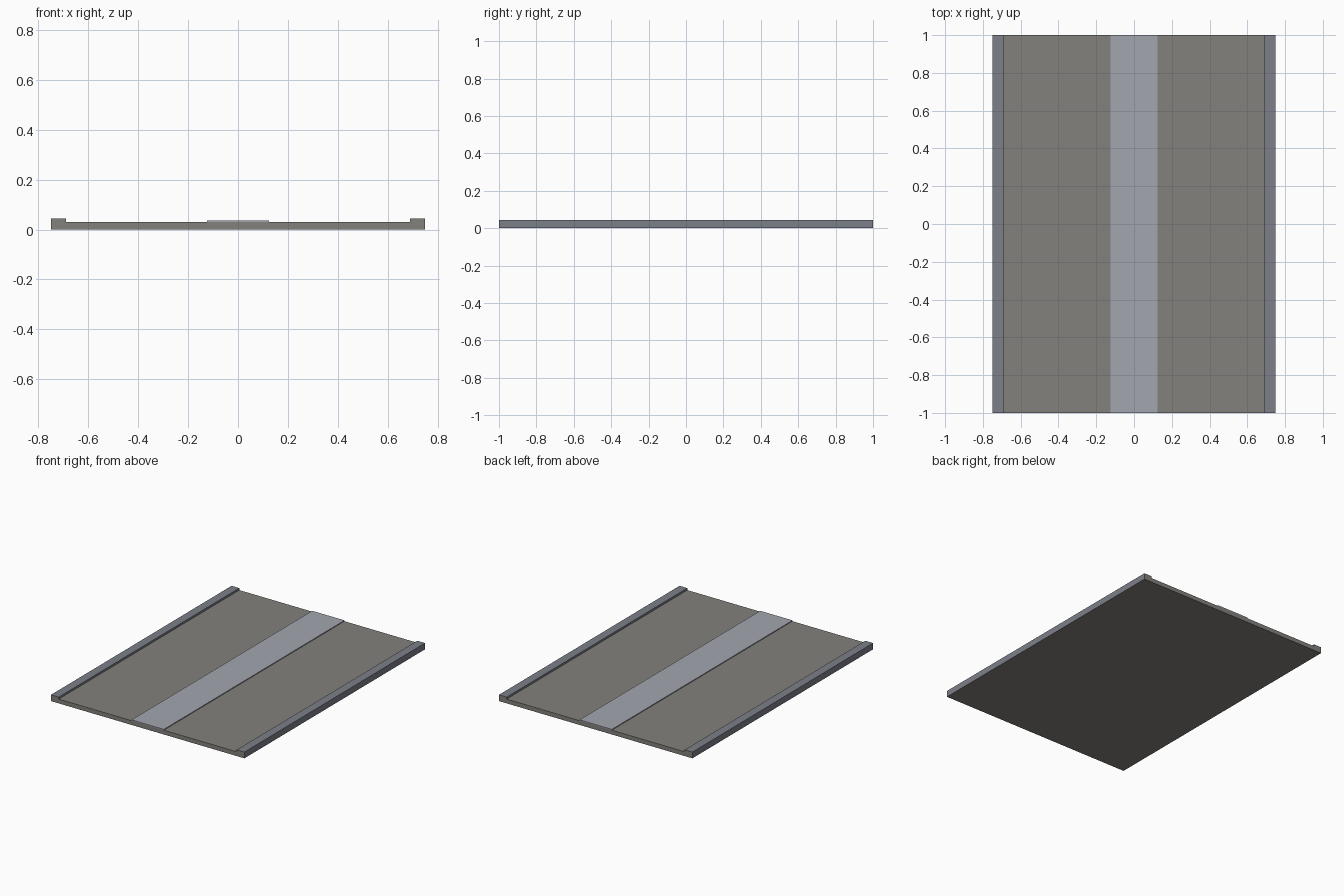
import bpy, bmesh

if "Cube" in bpy.data.objects:
    bpy.data.objects.remove(bpy.data.objects["Cube"])


def material(name, rgb):
    m = bpy.data.materials.new(name)
    m.diffuse_color = (*rgb, 1)
    m.use_nodes = True
    m.node_tree.nodes["Principled BSDF"].inputs["Base Color"].default_value = m.diffuse_color
    return m


floor_grey = material("floor_grey", (0.23, 0.22, 0.205))
trim_blue = material("trim_blue_grey", (0.205, 0.215, 0.25))
strip_blue = material("strip_light_grey", (0.36, 0.38, 0.43))


def extrude_profile(name, points, mats, y0=-1.0, y1=1.0):
    """Extrude a closed XZ outline along y."""
    bm = bmesh.new()
    face = bm.faces.new([bm.verts.new((x, y0, z)) for x, z in points])
    ext = bmesh.ops.extrude_face_region(bm, geom=[face], use_keep_orig=True)
    moved = [g for g in ext["geom"] if isinstance(g, bmesh.types.BMVert)]
    bmesh.ops.translate(bm, verts=moved, vec=(0, y1 - y0, 0))
    bmesh.ops.recalc_face_normals(bm, faces=bm.faces)
    mesh = bpy.data.meshes.new(name)
    bm.to_mesh(mesh)
    bm.free()
    for m in mats:
        mesh.materials.append(m)
    ob = bpy.data.objects.new(name, mesh)
    bpy.context.collection.objects.link(ob)
    return ob


W, IN = 0.75, 0.69          # outer half width, inner edge of the curbs
FLOOR, CURB, STRIP = 0.03, 0.044, 0.036

# Floor panel with a raised curb along each long side
half = [(W, 0), (W, CURB), (IN, CURB), (IN, FLOOR)]
outline = half + [(-x, z) for x, z in reversed(half)]
panel = extrude_profile("floor_panel_with_curbs", outline, [floor_grey, trim_blue])

# Curb sides and tops use the trim colour
for p in panel.data.polygons:
    if abs(p.center.x) >= IN - 0.001:
        p.material_index = 1

# Thin raised strip down the middle
S = 0.125
extrude_profile("centre_strip",
                [(-S, FLOOR), (S, FLOOR), (S, STRIP), (-S, STRIP)], [strip_blue])
